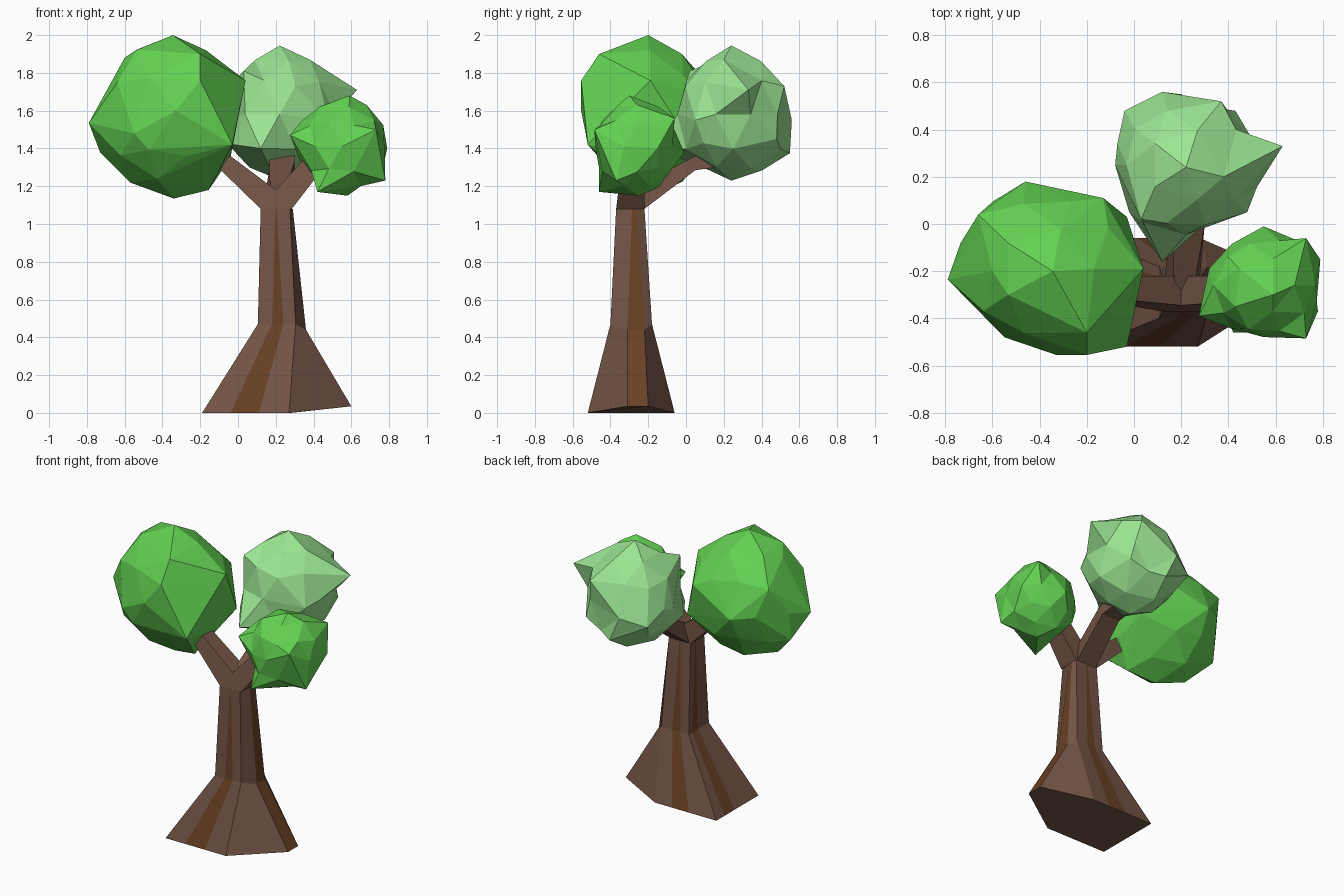
import bpy, bmesh, random
from mathutils import Vector

random.seed(4)


def material(name, color):
    m = bpy.data.materials.new(name)
    m.diffuse_color = (*color, 1)
    return m


BARK = material("bark", (0.175, 0.09, 0.062))
STRIPE = material("bark_stripe", (0.14, 0.052, 0.018))
GREEN = material("green_leaves", (0.125, 0.64, 0.085))
PALE = material("pale_leaves", (0.33, 0.78, 0.29))


def finish(name, bm, *mats):
    bmesh.ops.recalc_face_normals(bm, faces=bm.faces)
    me = bpy.data.meshes.new(name)
    bm.to_mesh(me)
    bm.free()
    for m in mats:
        me.materials.append(m)
    ob = bpy.data.objects.new(name, me)
    bpy.context.collection.objects.link(ob)
    return ob


def loft(name, rings, stripes=()):
    bm = bmesh.new()
    loops = [[bm.verts.new(p) for p in ring] for ring in rings]
    n = len(loops[0])
    for a, b in zip(loops, loops[1:]):
        for i in range(n):
            j = (i + 1) % n
            f = bm.faces.new((a[i], a[j], b[j], b[i]))
            f.material_index = int(i in stripes)
    bm.faces.new(loops[0])
    bm.faces.new(loops[-1])
    return finish(name, bm, BARK, STRIPE)


# Trunk: one ring = flat left side, pointed right side, inlaid stripes on four sides
def trunk_ring(z, z_tip, x0, x1, tip, y0, y1, t0, t1, front, back, left):
    return [(x0, y0, z), (front[0], y0, z), (front[1], y0, z), (x1, y0, z),
            (tip, t0, z_tip), (tip, t1, z_tip),
            (x1 + 0.01, y1, z), (back[0], y1, z), (back[1], y1, z), (x0, y1, z),
            (x0, left[0], z), (x0, left[1], z)]


loft("trunk", [
    trunk_ring(0, 0.035, -0.19, 0.27, 0.60, -0.52, -0.06, -0.31, -0.20,
               (-0.04, 0.11), (0.15, 0.02), (-0.15, -0.26)),
    trunk_ring(0.47, 0.44, 0.105, 0.305, 0.36, -0.40, -0.18, -0.31, -0.22,
               (0.18, 0.24), (0.23, 0.17), (-0.22, -0.28)),
    trunk_ring(1.08, 1.08, 0.12, 0.275, 0.29, -0.37, -0.22, -0.285, -0.26,
               (0.199, 0.205), (0.205, 0.195), (-0.27, -0.28)),
], stripes=(1, 4, 7, 10))

# Fork: Y-shaped profile with left and right branches, thinner towards the tips
fork = [(0.12, 1.08, -0.37), (0.285, 1.08, -0.37), (0.47, 1.32, -0.34),
        (0.40, 1.40, -0.33), (0.20, 1.18, -0.345), (-0.16, 1.45, -0.31),
        (-0.24, 1.43, -0.31)]
loft("forked_branches", [[(x, y, z) for x, z, y in fork],
                         [(x, -0.22, z) for x, z, y in fork]])

# Back branch: rises out of the fork and flattens inside the crown
loft("back_branch", [
    [(0.13, -0.22, 1.08), (0.28, -0.22, 1.08), (0.25, -0.30, 1.17), (0.17, -0.30, 1.17)],
    [(0.165, 0.05, 1.285), (0.30, 0.05, 1.285), (0.30, 0.0, 1.335), (0.165, 0.0, 1.335)],
    [(0.165, 0.16, 1.30), (0.30, 0.16, 1.30), (0.30, 0.12, 1.40), (0.165, 0.12, 1.40)],
])


# Leaf crowns: jittered icospheres with some corners pulled to set positions
def crown(name, center, radii, corners, mat, hull=False):
    bm = bmesh.new()
    bmesh.ops.create_icosphere(bm, subdivisions=2, radius=1)
    free = list(bm.verts)
    c, r = Vector(center), Vector(radii)
    for p in corners:
        d = Vector([(p[i] - c[i]) / r[i] for i in range(3)]).normalized()
        v = max(free, key=lambda w: w.co.normalized().dot(d))
        free.remove(v)
        v.co = Vector(p)
    for v in free:
        v.co = c + v.co * r * random.uniform(0.92, 1.0)
    if hull:  # fill the hollows between the pulled corners
        pts = [v.co.copy() for v in bm.verts]
        bm.clear()
        for p in pts:
            bm.verts.new(p)
        res = bmesh.ops.convex_hull(bm, input=list(bm.verts))
        inner = [g for g in res["geom_interior"] if isinstance(g, bmesh.types.BMVert)]
        bmesh.ops.delete(bm, geom=inner, context="VERTS")
    return finish(name, bm, mat)


crown("left_crown", (-0.37, -0.19, 1.57), (0.39, 0.36, 0.42), [
    (-0.345, -0.2, 2.0), (0.04, -0.19, 1.76), (-0.79, -0.235, 1.535),
    (-0.03, -0.52, 1.42), (-0.20, -0.555, 1.76), (-0.33, -0.555, 1.60),
    (-0.55, -0.48, 1.48), (-0.46, 0.18, 1.55), (-0.13, 0.11, 1.68),
    (-0.03, 0.03, 1.42), (-0.34, -0.2, 1.135), (-0.66, 0.04, 1.76),
    (-0.155, -0.25, 1.18), (-0.2, -0.46, 1.90), (-0.73, -0.1, 1.38),
    (-0.60, -0.2, 1.88)], GREEN, hull=True)

crown("back_crown", (0.22, 0.25, 1.58), (0.32, 0.31, 0.35), [
    (0.22, 0.24, 1.945), (0.63, 0.33, 1.71), (0.12, -0.16, 1.40),
    (0.03, 0.02, 1.81), (0.12, 0.56, 1.55), (0.37, 0.52, 1.73),
    (0.48, 0.05, 1.55), (-0.08, 0.25, 1.55), (-0.04, 0.48, 1.50),
    (0.23, 0.24, 1.23), (0.20, 0.55, 1.375), (-0.02, 0.05, 1.42),
    (0.38, 0.20, 1.87), (0.43, 0.48, 1.45)], PALE)

crown("right_crown", (0.55, -0.26, 1.41), (0.25, 0.235, 0.26), [
    (0.59, -0.30, 1.68), (0.275, -0.39, 1.47), (0.40, -0.14, 1.56),
    (0.55, -0.01, 1.38), (0.73, -0.06, 1.56), (0.79, -0.15, 1.40),
    (0.78, -0.37, 1.23), (0.73, -0.485, 1.50), (0.42, -0.46, 1.17),
    (0.58, -0.25, 1.15), (0.43, -0.35, 1.62)], GREEN)
